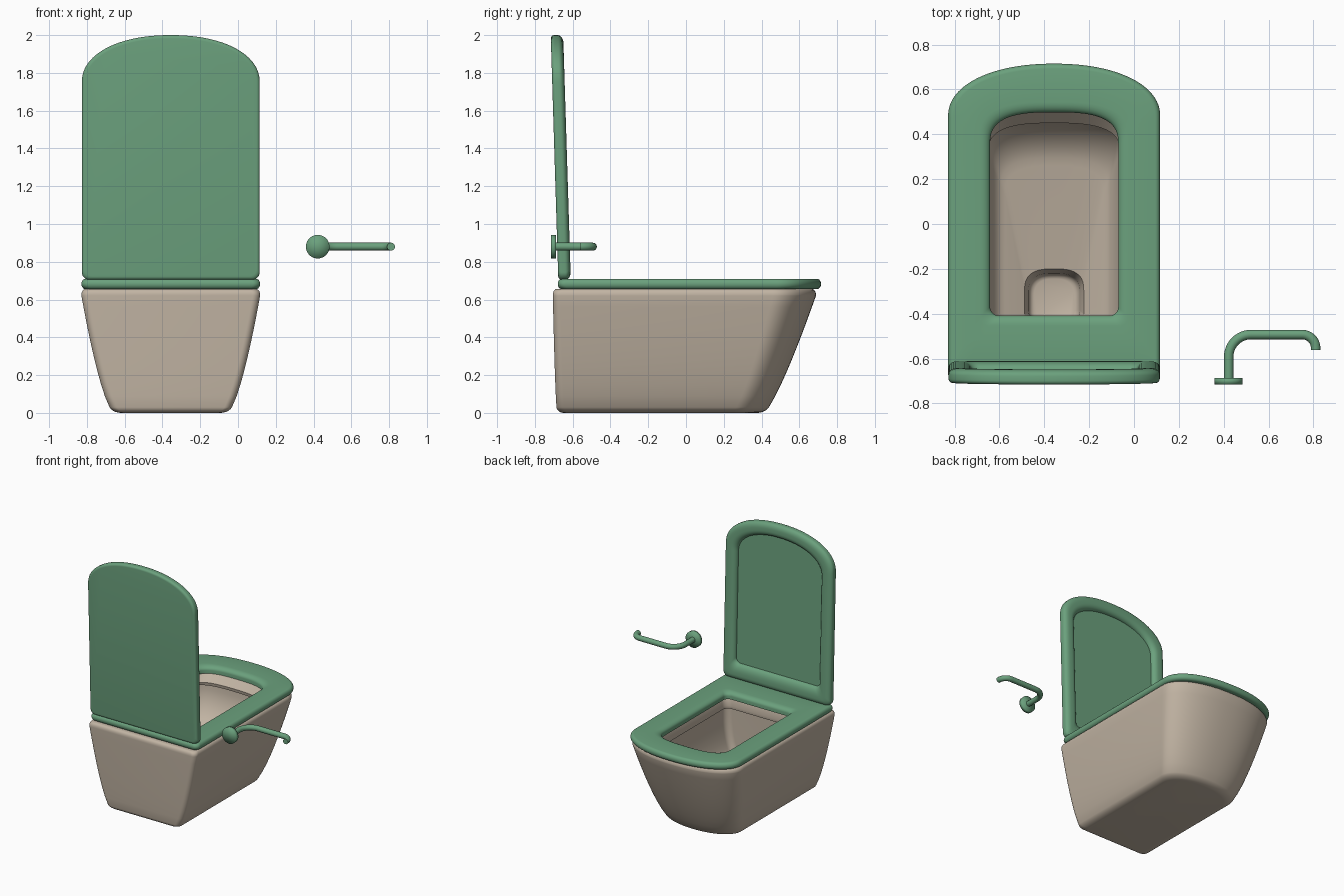
import bpy, bmesh, math
from mathutils import Vector

if "Cube" in bpy.data.objects:
    bpy.data.objects.remove(bpy.data.objects["Cube"])

CX = -0.356  # centre line of the toilet


def material(name, col):
    m = bpy.data.materials.new(name)
    m.diffuse_color = (*col, 1)
    m.use_nodes = True
    m.node_tree.nodes["Principled BSDF"].inputs["Base Color"].default_value = m.diffuse_color
    return m


GREEN = material("sage green", (0.147, 0.355, 0.205))
BEIGE = material("warm beige", (0.54, 0.46, 0.37))


def sweep(a0, a1, steps):
    """Cosine and sine pairs from angle a0 to a1 in degrees."""
    for k in range(steps + 1):
        a = math.radians(a0 + (a1 - a0) * k / steps)
        yield math.cos(a), math.sin(a)


def outline(w, yb, yf, d, r=0.04, n=2.15):
    """Plan outline: square back with corner radius r, bowed front of depth d."""
    pts = [(math.copysign(abs(c) ** (2 / n), c) * w, yf - d + d * abs(s) ** (2 / n))
           for c, s in sweep(0, 180, 48)]
    for side, a0 in ((-1, 180), (1, 270)):
        pts += [(side * (w - r) + r * c, yb + r + r * s) for c, s in sweep(a0, a0 + 90, 8)]
    return pts


def finish(bm, name, mat, angle=40):
    bmesh.ops.recalc_face_normals(bm, faces=bm.faces)
    me = bpy.data.meshes.new(name)
    bm.to_mesh(me)
    bm.free()
    ob = bpy.data.objects.new(name, me)
    bpy.context.collection.objects.link(ob)
    me.materials.append(mat)
    bpy.ops.object.select_all(action='DESELECT')
    ob.select_set(True)
    bpy.context.view_layer.objects.active = ob
    bpy.ops.object.shade_smooth_by_angle(angle=math.radians(angle))
    return ob


def loft(name, rings, mat, closed=False):
    """Skin a list of 3D rings; cap the ends or join them into a loop."""
    bm = bmesh.new()
    vs = [[bm.verts.new(p) for p in ring] for ring in rings]
    n = len(vs[0])
    for a, b in list(zip(vs, vs[1:])) + ([(vs[-1], vs[0])] if closed else []):
        for i in range(n):
            j = (i + 1) % n
            bm.faces.new((a[i], a[j], b[j], b[i]))
    if not closed:
        bm.faces.new(vs[0])
        bm.faces.new(vs[-1])
    return finish(bm, name, mat)


def level(z, *shape, tilt=0):
    return [(CX + x, y, z + tilt * y) for x, y in outline(*shape)]


# bowl shell: widens upwards by a power curve
def shell(z, inset=0):
    s = min(z / 0.62, 1)
    return level(z, 0.30 + 0.173 * s ** 0.65 - inset, -0.682 - 0.023 * s ** 0.6 + inset,
                 0.415 + 0.273 * s ** 0.8 - inset, 0.17 + 0.06 * s - inset / 2)


bowl = [shell(0.03 * (1 - c), 0.035 * (1 - s)) for c, s in sweep(0, 90, 5)]
bowl += [shell(0.03 + 0.059 * k) for k in range(1, 11)]
bowl += [shell(0.626 + 0.03 * s, 0.022 * (1 - c)) for c, s in sweep(0, 90, 5)]


# bowl inside: sloping rim, undercut, rounded basin, sump
def inside(z, w, yb, yf, d=0.13, tilt=0):
    return level(z, w, yb, yf, d, 0.05, 2.8, tilt=tilt)


bowl += [inside(0.656, 0.31, -0.43, 0.50), inside(0.60, 0.292, -0.415, 0.45),
         inside(0.575, 0.296, -0.42, 0.455)]
bowl += [inside(0.565 - 0.335 * s, 0.22 + 0.105 * c, -0.46, 0.26 + 0.23 * c, tilt=0.1 * s)
         for c, s in sweep(0, 90, 10)]
bowl += [inside(0.195, 0.132, -0.45, -0.20, 0.1, 0.1)]
bowl += [inside(0.12 - 0.04 * s, 0.09 + 0.025 * c, -0.435, -0.245 + 0.025 * c, 0.09)
         for c, s in sweep(0, 90, 4)]
loft("bowl", bowl, BEIGE)


# seat: rounded ring with an open middle
def seat_rim(c, s):
    i = 0.022 * (1 - c)
    return level(0.6825 + 0.0275 * s, 0.473 - i, -0.679 + i, 0.715 - i, 0.235 - i / 2)


seat = [seat_rim(c, s) for c, s in sweep(-90, 90, 10)]
for c, s in sweep(90, 0, 6):
    i = 0.045 * (1 - c)
    seat.append(level(0.68 + 0.03 * s, 0.286 + i, -0.409 - i, 0.498 + i, 0.15 + i / 3, 0.04, 2.9))
seat.append(level(0.655, 0.286, -0.409, 0.498, 0.15, 0.04, 2.9))
loft("seat", seat, GREEN, closed=True)


# lid: raised, leaning back slightly, with a recessed panel inside
def lid_ring(inset, t, extra=0.0):
    pts = outline(0.471 - inset, inset + extra, 1.295 - inset, 0.25 - inset / 2)
    return [(CX + x, -0.61 - t - 0.031 * v, 0.705 + v) for x, v in pts]


lid = [lid_ring(0.018 * (1 - c), 0.048 + 0.018 * s) for c, s in sweep(90, 0, 5)]
lid += [lid_ring(0.04 * (1 - c), 0.028 * (1 - s)) for c, s in sweep(0, 90, 6)]
lid += [lid_ring(0.06 + 0.042 * s, 0.036 * (1 - c), 0.02 * s) for c, s in sweep(0, 90, 6)]
loft("lid", lid, GREEN)

# paper holder: wall disc
bm = bmesh.new()
bmesh.ops.create_cone(bm, cap_ends=True, cap_tris=True, segments=40,
                      radius1=0.0625, radius2=0.0625, depth=0.028)
for v in bm.verts:
    x, y, z = v.co
    v.co = (0.422 + x, z - 0.701, 0.88 + y)
finish(bm, "holder_disc", GREEN, 180)

# paper holder: bent rod
path = [(0.422, -0.69)]
path += [(0.522 + 0.1 * c, -0.593 + 0.1 * s) for c, s in sweep(180, 90, 12)]
path += [(0.75 + 0.06 * c, -0.553 + 0.06 * s) for c, s in sweep(90, 0, 12)]
path.append((0.81, -0.562))
rod = []
for i, p in enumerate(path):
    a, b = path[max(i - 1, 0)], path[min(i + 1, len(path) - 1)]
    side = Vector((b[1] - a[1], a[0] - b[0], 0)).normalized()
    rod.append([Vector((*p, 0.88)) + 0.021 * (c * side + s * Vector((0, 0, 1)))
                for c, s in list(sweep(0, 360, 20))[:-1]])
loft("holder_rod", rod, GREEN)
